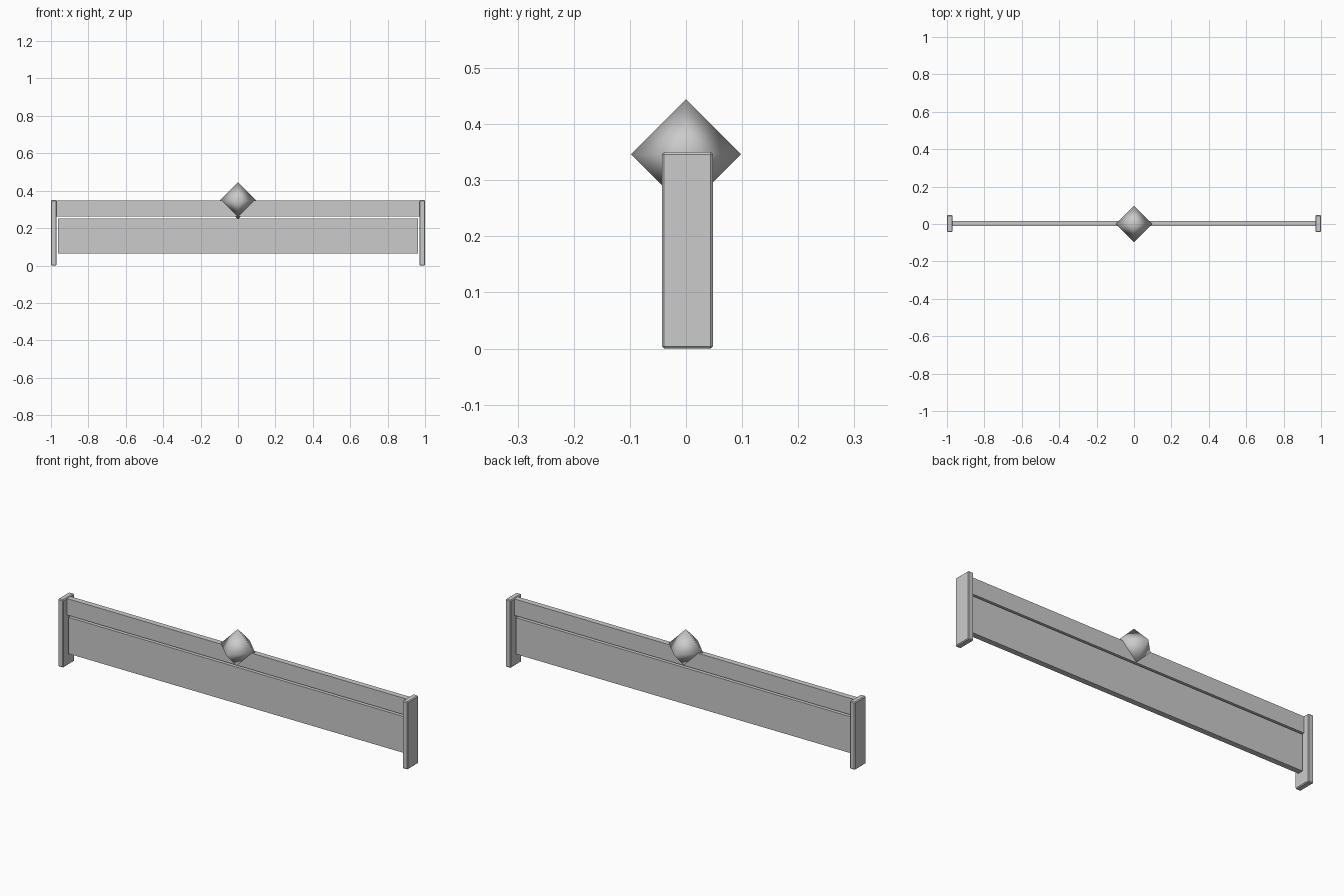
import bpy, bmesh

if "Cube" in bpy.data.objects:
    bpy.data.objects.remove(bpy.data.objects["Cube"])


def finish(name, bm):
    me = bpy.data.meshes.new(name)
    bm.to_mesh(me)
    bm.free()
    ob = bpy.data.objects.new(name, me)
    bpy.context.collection.objects.link(ob)
    return ob


def box(name, lo, hi, bevel=0.0):
    bm = bmesh.new()
    bmesh.ops.create_cube(bm, size=1)
    for v in bm.verts:
        v.co = [hi[i] if v.co[i] > 0 else lo[i] for i in range(3)]
    ob = finish(name, bm)
    if bevel:
        mod = ob.modifiers.new("chamfer", 'BEVEL')
        mod.width = bevel
        mod.segments = 1
    return ob


# End posts with a fine chamfer
for side, x0, x1 in (("left", -1.0, -0.97), ("right", 0.97, 1.0)):
    box(side + "_post", (x0, -0.043, 0), (x1, 0.048, 0.35), 0.004)

# Upper rail and the lower panel hanging just below it
box("top_rail", (-0.972, -0.012, 0.262), (0.972, 0.017, 0.347))
box("lower_panel", (-0.962, -0.012, 0.064), (0.962, 0.017, 0.252))

# Smooth-shaded octahedral ornament on the middle of the rail
bm = bmesh.new()
r, zc = 0.098, 0.346
for axis in range(3):
    for s in (-r, r):
        p = [0, 0, zc]
        p[axis] += s
        bm.verts.new(p)
bmesh.ops.convex_hull(bm, input=bm.verts[:])
bmesh.ops.recalc_face_normals(bm, faces=bm.faces[:])
for f in bm.faces:
    f.smooth = True
finish("centre_ornament", bm)
